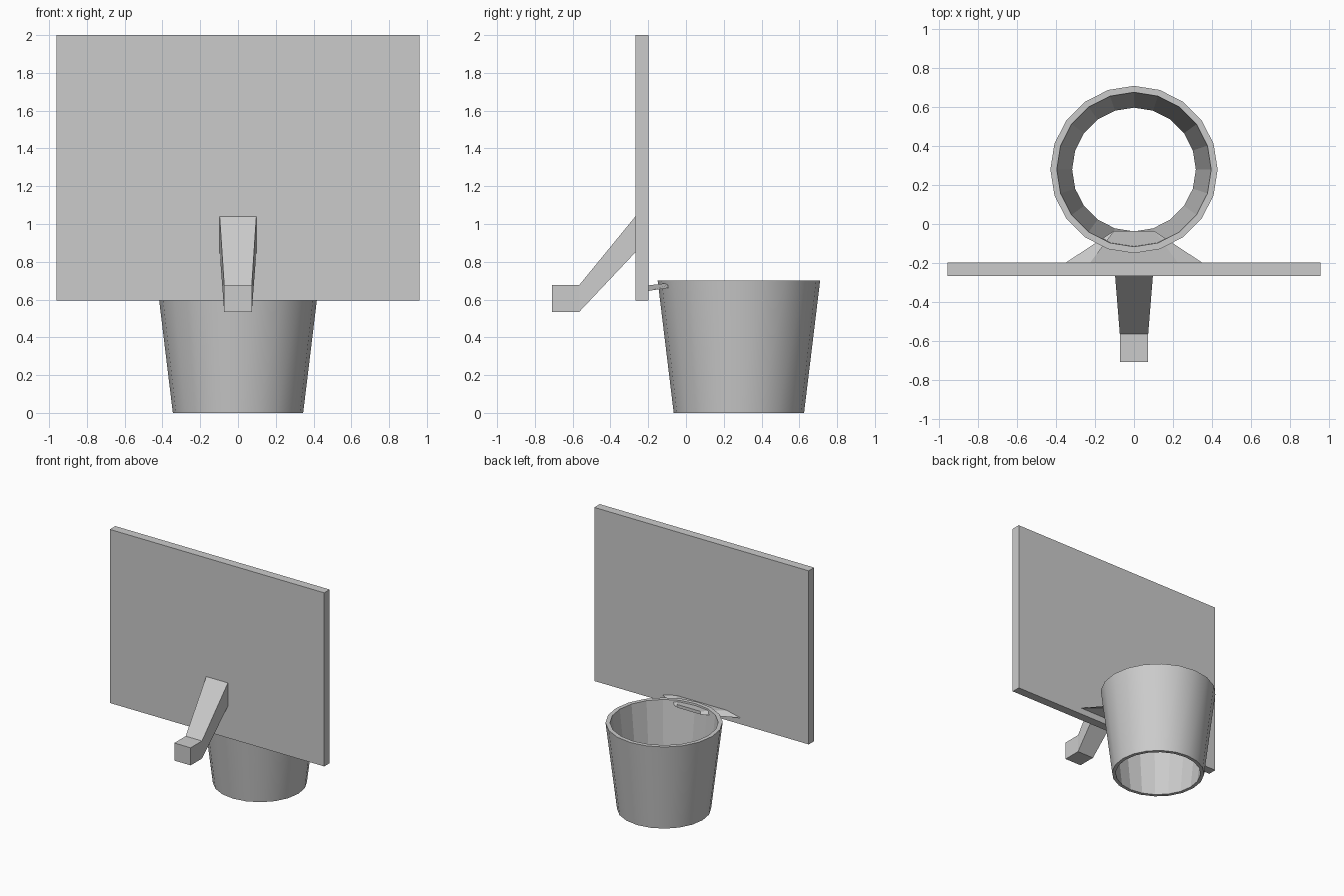
import bpy, bmesh
from math import sin, cos, tau

if "Cube" in bpy.data.objects:
    bpy.data.objects.remove(bpy.data.objects["Cube"])


def make_object(name, bm):
    bmesh.ops.recalc_face_normals(bm, faces=bm.faces[:])
    mesh = bpy.data.meshes.new(name)
    bm.to_mesh(mesh)
    bm.free()
    obj = bpy.data.objects.new(name, mesh)
    bpy.context.collection.objects.link(obj)
    return obj


def loft(name, sections):
    """Skin symmetric four-sided sections: (y, z_low, z_high, half_width_low, half_width_high)."""
    bm = bmesh.new()
    rings = [[bm.verts.new(p) for p in ((-wl, y, zl), (wl, y, zl), (wh, y, zh), (-wh, y, zh))]
             for y, zl, zh, wl, wh in sections]
    for a, b in zip(rings, rings[1:]):
        for i in range(4):
            j = (i + 1) % 4
            bm.faces.new((a[i], a[j], b[j], b[i]))
    bm.faces.new(rings[0])
    bm.faces.new(rings[-1])
    return make_object(name, bm)


# Flat rectangular backboard
loft("backboard", [(-0.268, 0.595, 2.0, 0.96, 0.96), (-0.198, 0.595, 2.0, 0.96, 0.96)])

# Bent support arm behind the board
loft("support_arm", [(-0.71, 0.535, 0.677, 0.073, 0.073),
                     (-0.565, 0.535, 0.677, 0.073, 0.073),
                     (-0.268, 0.85, 1.04, 0.097, 0.097)])

# Tapered bracket that runs through the hoop wall
loft("hoop_bracket", [(-0.198, 0.646, 0.675, 0.35, 0.225),
                      (-0.037, 0.67, 0.695, 0.105, 0.105)])

# Open, tapered hoop and net: closed wall profile spun into 20 sides
SIDES = 20
profile = [(0.345, 0.0), (0.43, 0.7), (0.397, 0.7), (0.318, 0.0)]
bm = bmesh.new()
rings = [[bm.verts.new((r * cos(tau * s / SIDES), 0.28 + r * sin(tau * s / SIDES), z))
          for s in range(SIDES)] for r, z in profile]
for k in range(4):
    a, b = rings[k], rings[(k + 1) % 4]
    for s in range(SIDES):
        t = (s + 1) % SIDES
        face = bm.faces.new((a[s], a[t], b[t], b[s]))
        face.smooth = k == 0  # only the outer wall is smooth
# Sharp edges along both outer rims
for e in bm.edges:
    if abs(e.verts[0].co.z - e.verts[1].co.z) < 0.01:
        e.smooth = False
make_object("hoop_net", bm)
